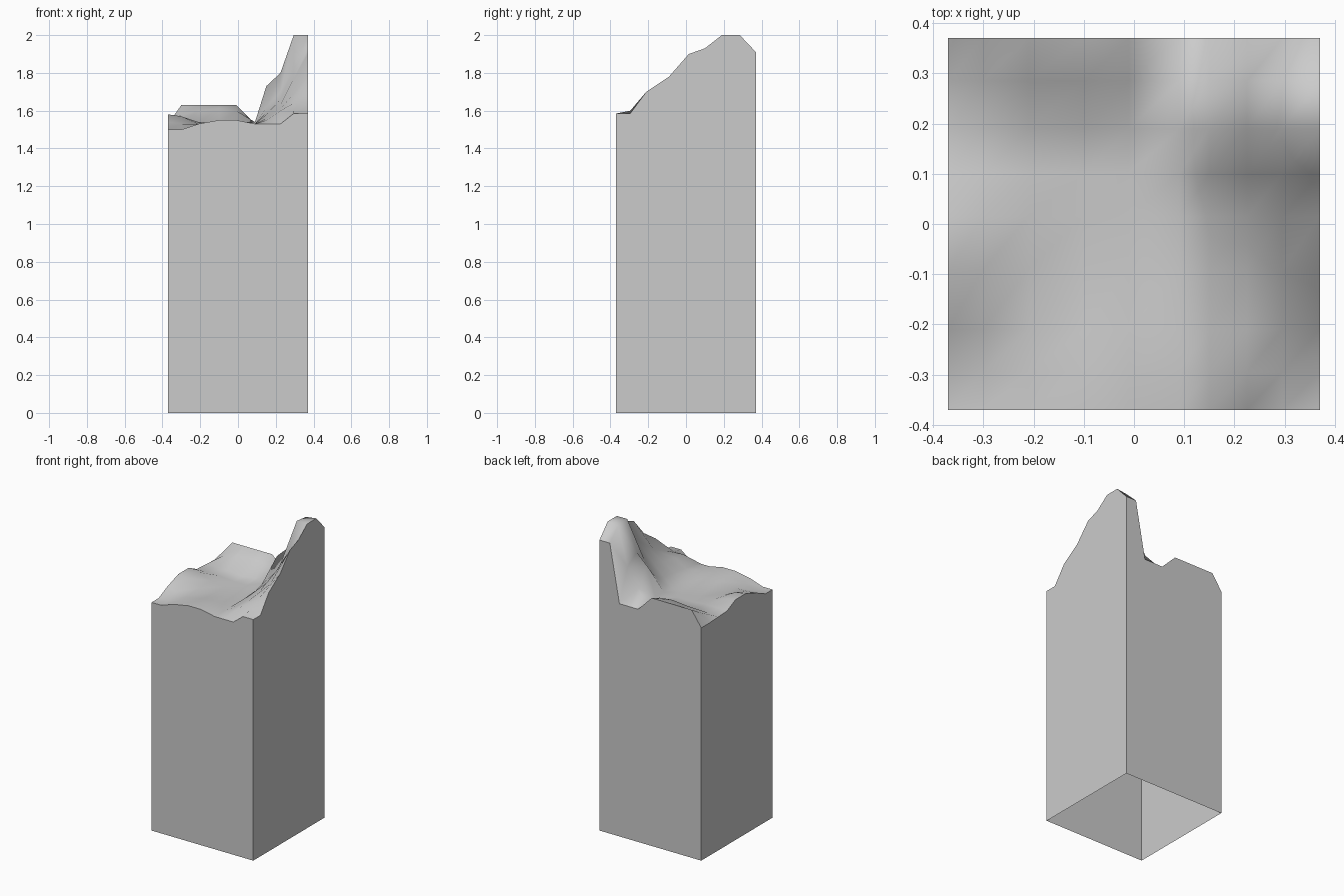
import bpy, bmesh

# Grid lines of the terrain and its heights (one row per y, front to back)
XS = [-0.37, -0.30, -0.21, -0.10, -0.01, 0.09, 0.15, 0.225, 0.295, 0.37]
YS = [-0.37, -0.295, -0.21, -0.09, 0.015, 0.10, 0.19, 0.285, 0.37]
HEIGHTS = [
    [1.50, 1.50, 1.53, 1.55, 1.55, 1.53, 1.53, 1.53, 1.585, 1.585],
    [1.50, 1.50, 1.53, 1.55, 1.55, 1.53, 1.55, 1.60, 1.60, 1.585],
    [1.54, 1.53, 1.53, 1.54, 1.54, 1.53, 1.56, 1.61, 1.64, 1.70],
    [1.58, 1.57, 1.53, 1.53, 1.53, 1.53, 1.58, 1.63, 1.69, 1.78],
    [1.58, 1.57, 1.54, 1.53, 1.53, 1.53, 1.59, 1.66, 1.77, 1.90],
    [1.54, 1.54, 1.54, 1.53, 1.53, 1.54, 1.62, 1.70, 1.83, 1.93],
    [1.535, 1.54, 1.54, 1.53, 1.54, 1.54, 1.73, 1.80, 2.00, 2.00],
    [1.53, 1.58, 1.60, 1.61, 1.60, 1.54, 1.62, 1.74, 1.99, 2.00],
    [1.53, 1.63, 1.63, 1.63, 1.63, 1.53, 1.53, 1.53, 1.91, 1.91],
]

bm = bmesh.new()

# Terrain surface, smooth shaded
grid = [[bm.verts.new((x, y, z)) for x, z in zip(XS, row)]
        for y, row in zip(YS, HEIGHTS)]
for j in range(len(YS) - 1):
    for i in range(len(XS) - 1):
        f = bm.faces.new((grid[j][i], grid[j][i + 1],
                          grid[j + 1][i + 1], grid[j + 1][i]))
        f.smooth = True

# Four flat side walls down to the ground, open underneath
sides = [grid[0], [r[-1] for r in grid], grid[-1][::-1],
         [r[0] for r in grid][::-1]]
for side in sides:
    feet = [bm.verts.new((v.co.x, v.co.y, 0)) for v in side]
    for k in range(len(side) - 1):
        bm.faces.new((feet[k], feet[k + 1], side[k + 1], side[k]))
bmesh.ops.remove_doubles(bm, verts=[v for v in bm.verts if v.co.z < 0.01],
                         dist=0.001)

# Keep the rim between terrain and walls crisp
for e in bm.edges:
    if len({f.smooth for f in e.link_faces}) == 2:
        e.smooth = False

mesh = bpy.data.meshes.new("terrain_block")
bm.to_mesh(mesh)
bm.free()
obj = bpy.data.objects.new("terrain_block", mesh)
bpy.context.collection.objects.link(obj)
